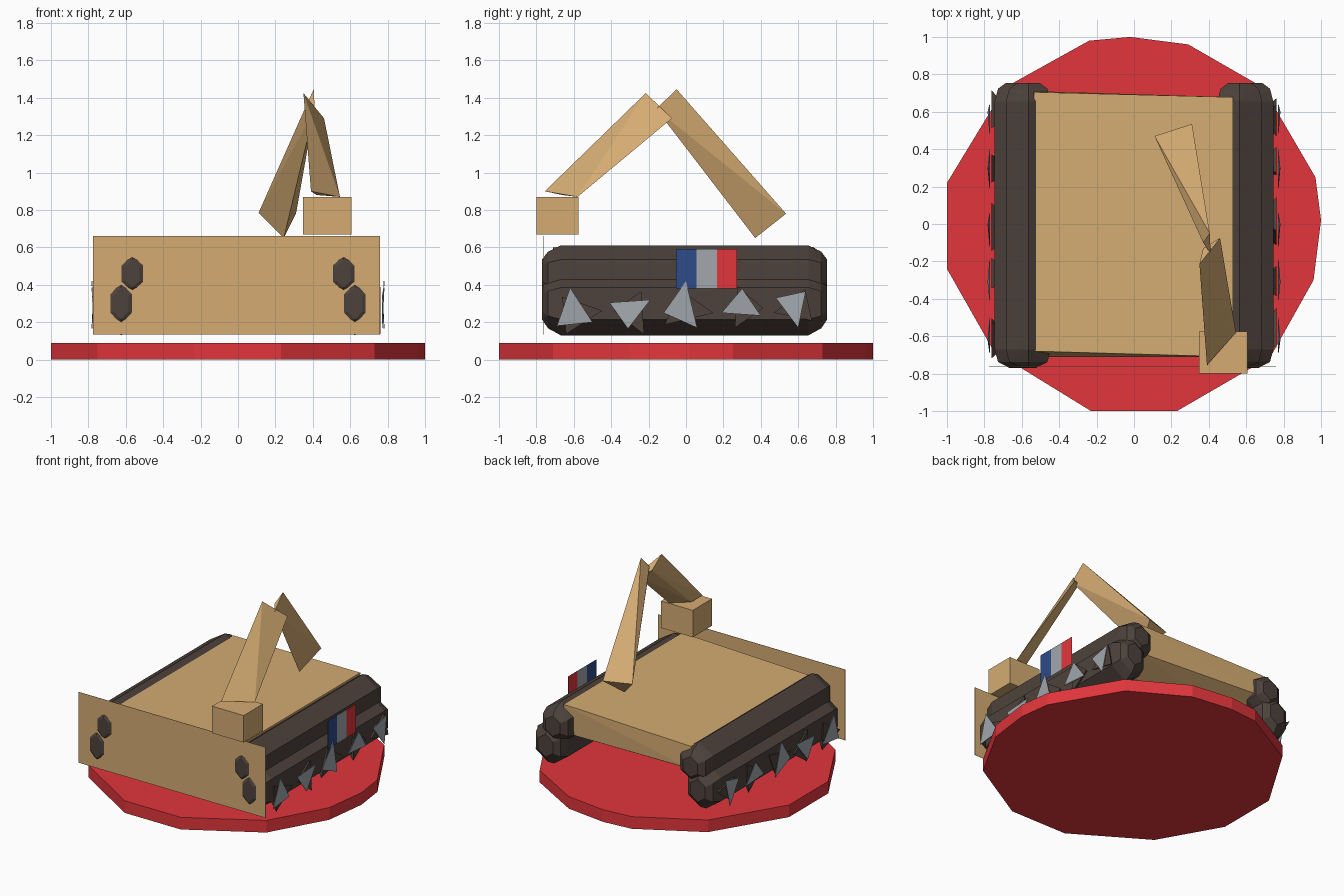
import bpy, bmesh, math
from mathutils import Vector

cube = bpy.data.objects.get("Cube")
if cube:
    bpy.data.objects.remove(cube, do_unlink=True)


def material(name, rgb):
    m = bpy.data.materials.new(name)
    m.use_nodes = True
    m.diffuse_color = (*rgb, 1)
    for n in m.node_tree.nodes:
        if n.type == 'BSDF_PRINCIPLED':
            n.inputs["Base Color"].default_value = (*rgb, 1)
    return m


TAN = material("tan", (.66, .41, .17))
RED = material("red", (.76, .037, .045))
DARK = material("dark_brown", (.076, .055, .045))
GREY = material("pale_grey", (.36, .39, .42))
BLUE = material("blue", (.026, .07, .25))


def finish(bm, name, mat):
    bmesh.ops.recalc_face_normals(bm, faces=bm.faces)
    me = bpy.data.meshes.new(name)
    bm.to_mesh(me)
    bm.free()
    me.materials.append(mat)
    ob = bpy.data.objects.new(name, me)
    bpy.context.collection.objects.link(ob)
    return ob


def box(name, lo, hi, mat):
    bm = bmesh.new()
    bmesh.ops.create_cube(bm, size=1)
    for v in bm.verts:
        v.co = [(a + b) / 2 + c * (b - a) for a, b, c in zip(lo, hi, v.co)]
    return finish(bm, name, mat)


def hull(name, points, mat):
    bm = bmesh.new()
    for p in points:
        bm.verts.new(p)
    bmesh.ops.convex_hull(bm, input=bm.verts[:])
    return finish(bm, name, mat)


def prism(name, points, direction, mat):
    bm = bmesh.new()
    face = bm.faces.new([bm.verts.new(p) for p in points])
    new = bmesh.ops.extrude_face_region(bm, geom=[face])["geom"]
    moved = [g for g in new if isinstance(g, bmesh.types.BMVert)]
    bmesh.ops.translate(bm, verts=moved, vec=Vector(direction))
    return finish(bm, name, mat)


def track_lobe(name, x, z, w, h):
    """Six-sided bar along y, point up, with rounded-off ends."""
    points = []
    for y, fx, fz in ((-.77, .33, .5), (-.738, .85, .78), (-.67, 1, 1),
                      (.655, 1, 1), (.723, .85, .78), (.755, .5, .5)):
        for k in range(6):
            t = math.radians(30 + 60 * k)
            points.append((x + fx * w * math.cos(t) / math.cos(math.pi / 6),
                           y, z + fz * h * math.sin(t)))
    hull(name, points, DARK)


# Irregular round base
rim = [(1, .02), (.97, .25), (.69, .73), (.29, .96), (-.02, 1), (-.24, .98),
       (-.69, .73), (-1, .22), (-1, -.24), (-.75, -.68), (-.23, -1),
       (.23, -1), (.73, -.71), (.96, -.3)]
prism("base_disc", [(x, y, 0) for x, y in rim], (0, 0, .09), RED)

# Shallow hull with a slightly tilted deck and sloped belly, and the front blade
hull("body", [(-.535, -.68, .585), (.53, -.71, .603), (.53, .678, .603),
              (-.535, .705, .585), (-.52, -.71, .42), (.52, -.7, .4),
              (.52, .67, .39), (-.52, .71, .42)]
     + [(x, y, .3) for x in (-.5, .5) for y in (-.5, .5)], TAN)
box("front_blade", (-.775, -.761, .135), (.76, -.759, .66), TAN)

# Tracks: two lobes per side, with spiked studs along the lower lobe
spikes = [((-.62, .385), (-.69, .18), (-.5, .2)),
          ((-.31, .165), (-.19, .32), (-.41, .305)),
          ((0, .42), (-.12, .25), (.06, .17)),
          ((.3, .38), (.19, .25), (.4, .235)),
          ((.6, .17), (.64, .365), (.48, .33))]
for side, s in (("left", 1), ("right", -1)):
    track_lobe(side + "_track_upper", s * .565, .46, .12, .15)
    track_lobe(side + "_track_lower", s * .625, .3, .12, .17)
    for i, corners in enumerate(spikes):
        tri = [Vector((s * .769, y, z)) for y, z in corners]
        middle = sum(tri, Vector()) / 3
        # dark stud: the same triangle turned, tapering in towards the track
        stud = [middle + Vector((-s * .006, .02, -.01))
                + Vector((0, *(p - middle).yz)).cross((s, 0, 0)) * 1.05 for p in tri]
        hull(f"{side}_stud_{i}", stud + [(s * .64, middle.y, middle.z)], DARK)
        tri[0].x += s * .01
        prism(f"{side}_spike_{i}", tri, (s * .004, 0, 0), GREY)

# Side flag in three bands
for i, (name, mat) in enumerate((("blue", BLUE), ("grey", GREY), ("red", RED))):
    y = -.053 + i * .109
    box("flag_" + name, (.774, y, .38), (.775, y + .109, .59), mat)

# Folding arm and the block at its tip
hull("rear_arm", [(.11, .47, .785), (.31, .535, .78), (.245, .37, .65),
                  (.405, -.05, 1.445), (.41, -.16, 1.34), (.37, -.1, 1.37)], TAN)
hull("front_arm", [(.35, -.215, 1.425), (.46, -.075, 1.29), (.37, -.13, 1.33),
                   (.39, -.755, .9), (.545, -.58, .87), (.42, -.66, .88)], TAN)
box("arm_block", (.347, -.8, .67), (.607, -.575, .87), TAN)
